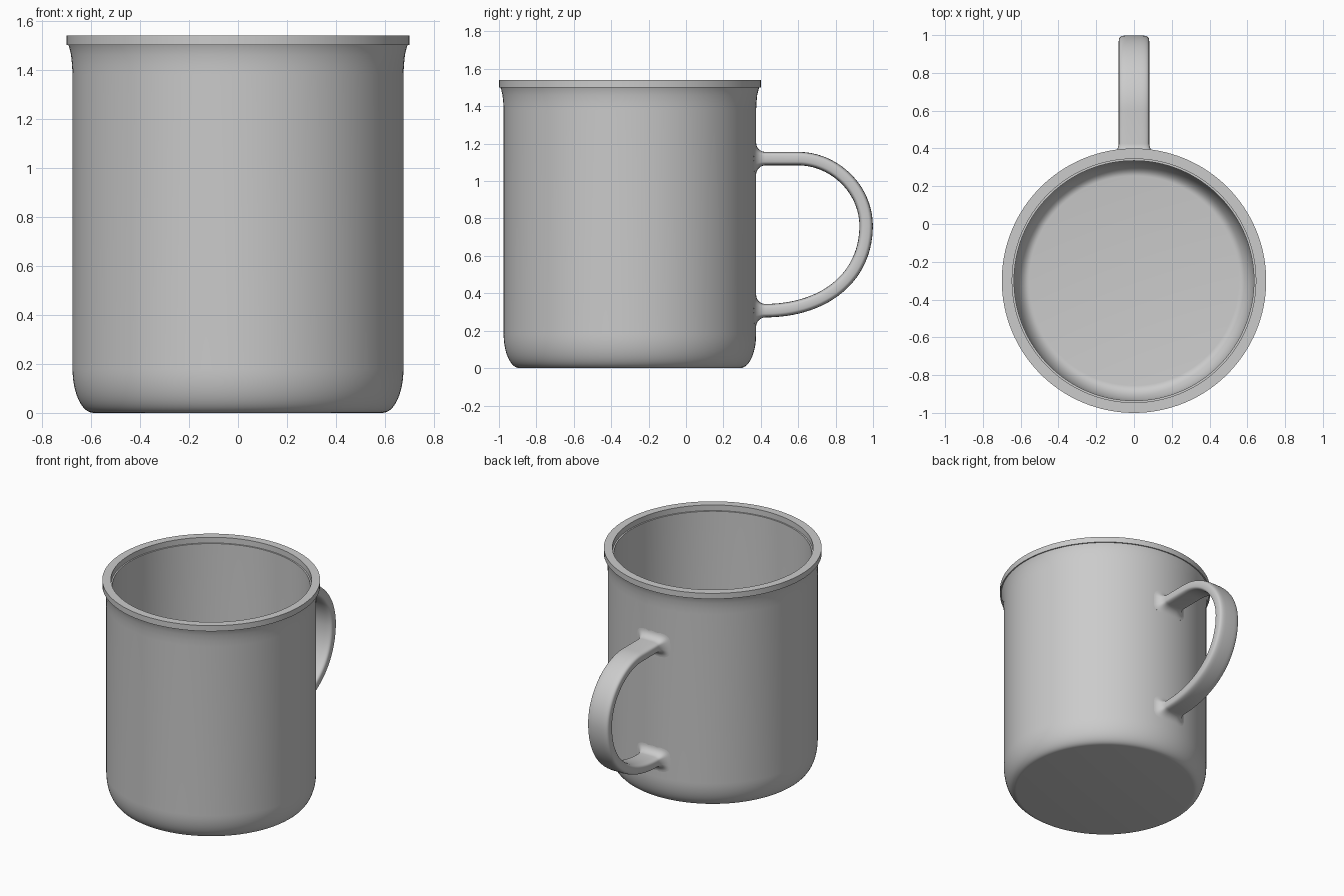
import bpy
import bmesh
from math import cos, sin, pi, sqrt, copysign
from mathutils import Vector
from mathutils.geometry import interpolate_bezier

if "Cube" in bpy.data.objects:
    bpy.data.objects.remove(bpy.data.objects["Cube"])

CENTRE_Y = -0.30
BODY_R = 0.675
RIM_R = 0.70
INNER_R = 0.635
HEIGHT = 1.54

enamel = bpy.data.materials.new("light_grey")
enamel.use_nodes = True
grey = (0.6, 0.6, 0.6, 1)
enamel.diffuse_color = grey
enamel.node_tree.nodes["Principled BSDF"].inputs["Base Color"].default_value = grey


def finish(name, bm, angle):
    """Turn a bmesh into a smooth shaded object."""
    bmesh.ops.remove_doubles(bm, verts=bm.verts, dist=1e-5)
    bmesh.ops.recalc_face_normals(bm, faces=bm.faces)
    mesh = bpy.data.meshes.new(name)
    bm.to_mesh(mesh)
    bm.free()
    mesh.materials.append(enamel)
    obj = bpy.data.objects.new(name, mesh)
    bpy.context.collection.objects.link(obj)
    bpy.ops.object.select_all(action='DESELECT')
    obj.select_set(True)
    bpy.context.view_layer.objects.active = obj
    bpy.ops.object.shade_smooth_by_angle(angle=angle)
    return obj


def lathe(name, profile, steps=128):
    """Spin a radius/height profile around the cup axis."""
    bm = bmesh.new()
    verts = [bm.verts.new((r, 0, z)) for r, z in profile]
    edges = [bm.edges.new(pair) for pair in zip(verts, verts[1:])]
    bmesh.ops.spin(bm, geom=verts + edges, cent=(0, 0, 0), axis=(0, 0, 1),
                   angle=2 * pi, steps=steps)
    obj = finish(name, bm, 0.6)
    obj.location.y = CENTRE_Y
    return obj


def corner(radius, base, rx, rz, n=12):
    """Rounded corner from a flat floor up to a vertical wall."""
    return [(radius - rx + rx * sin(i / n * pi / 2),
             base + rz - rz * cos(i / n * pi / 2)) for i in range(n + 1)]


# Cup: rounded base, flared lip, rolled flat rim and hollow interior
outside = [(0, 0)] + corner(BODY_R, 0, 0.085, 0.18)
outside += [(BODY_R, 1.38), (0.677, 1.42), (0.681, 1.46), (0.688, 1.49), (0.692, 1.5)]
rim = [(RIM_R, 1.5), (RIM_R, HEIGHT), (0.645, HEIGHT), (0.645, 1.5), (INNER_R, 1.5)]
inside = corner(INNER_R, 0.04, 0.08, 0.17)[::-1] + [(0, 0.04)]
lathe("cup", outside + rim + inside)


# Handle: a flat rounded bar swept along a D-shaped path
def wall_y(x):
    return CENTRE_Y + sqrt(BODY_R ** 2 - x * x)


FILLET = 0.05
WALL = CENTRE_Y + BODY_R
fillet_y = [WALL - 0.008] + [WALL + FILLET * (1 - cos(i / 8 * pi / 2)) for i in range(9)]


def bezier(*pts):
    a, b, c, d = (Vector((0, y, z)) for y, z in pts)
    return interpolate_bezier(a, b, c, d, 28)


path = [Vector((0, y, 1.12)) for y in fillet_y]
path += bezier((0.6, 1.12), (0.79, 1.12), (0.963, 0.96), (0.963, 0.76))
path += bezier((0.963, 0.76), (0.963, 0.50), (0.76, 0.31), (fillet_y[-1], 0.307))[1:]
path += [Vector((0, y, 0.307)) for y in reversed(fillet_y[:-1])]

bm = bmesh.new()
rings = []
SIDES = 32
for i, p in enumerate(path):
    tangent = (path[min(i + 1, len(path) - 1)] - path[max(i - 1, 0)]).normalized()
    across = Vector((0, -tangent.z, tangent.y))
    # Widen the bar where it blends into the cup wall
    gap = min(max(p.y - WALL, 0), FILLET)
    extra = FILLET - sqrt(FILLET ** 2 - (FILLET - gap) ** 2)
    blend = 1 - gap / FILLET
    ring = []
    for k in range(SIDES):
        a = 2 * pi * k / SIDES
        u = copysign(abs(cos(a)) ** 0.5, cos(a))
        v = copysign(abs(sin(a)) ** 0.5, sin(a))
        x = u * (0.081 + extra)
        co = p + across * v * (0.036 + extra)
        co.x = x
        co.y += blend * (wall_y(x) - WALL)
        ring.append(bm.verts.new(co))
    rings.append(ring)
for r0, r1 in zip(rings, rings[1:]):
    for k in range(SIDES):
        n = (k + 1) % SIDES
        bm.faces.new((r0[k], r0[n], r1[n], r1[k]))
bm.faces.new(rings[0])
bm.faces.new(rings[-1])
finish("handle", bm, 1.2)
